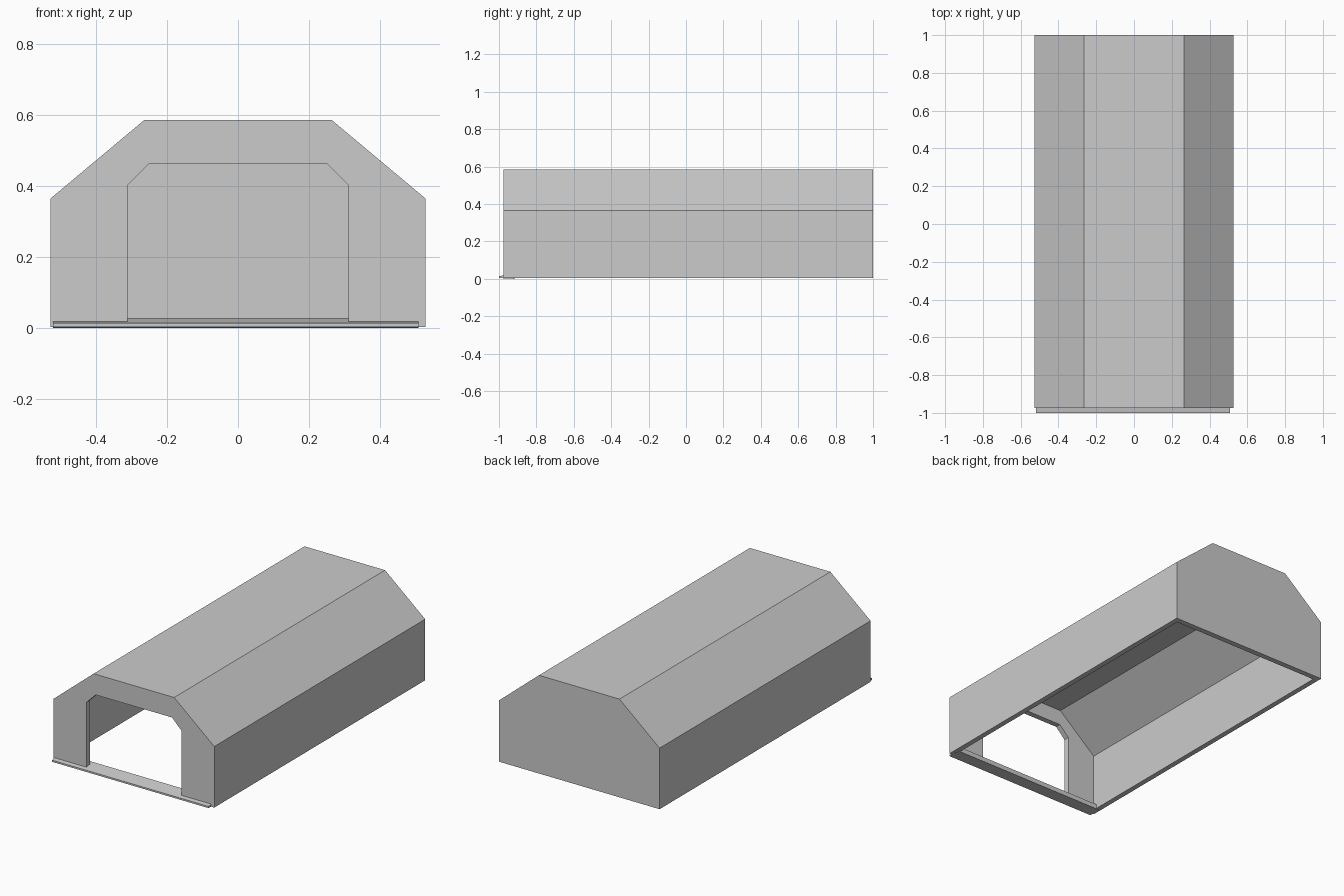
import bpy, bmesh

cube = bpy.data.objects.get("Cube")
if cube:
    bpy.data.objects.remove(cube, do_unlink=True)

grey = bpy.data.materials.new("light_grey")
grey.use_nodes = True
colour = (0.6, 0.6, 0.6, 1)
grey.diffuse_color = colour
grey.node_tree.nodes["Principled BSDF"].inputs["Base Color"].default_value = colour


def finish(bm, name):
    bmesh.ops.recalc_face_normals(bm, faces=bm.faces)
    mesh = bpy.data.meshes.new(name)
    bm.to_mesh(mesh)
    bm.free()
    mesh.materials.append(grey)
    obj = bpy.data.objects.new(name, mesh)
    bpy.context.collection.objects.link(obj)
    return obj


BASE = 0.003
FRONT, BACK, WALL = -0.975, 1.0, 0.033


def arch(bm, y, side_x, eave_z, top_x, top_z):
    """Open six-point arch: foot, eave, ridge, mirrored."""
    half = [(side_x, BASE), (side_x, eave_z), (top_x, top_z)]
    points = [(-x, z) for x, z in half] + half[::-1]
    return [bm.verts.new((x, y, z)) for x, z in points]


# Hangar shell: hollow, open underneath, with a doorway in the front wall
outer = (0.527, 0.365, 0.264, 0.585)
door = (0.311, 0.402, 0.25, 0.463)
inner = (0.496, 0.35, 0.253, 0.554)
bm = bmesh.new()
rings = [arch(bm, BACK, *outer), arch(bm, FRONT, *outer),
         arch(bm, FRONT, *door), arch(bm, FRONT + WALL, *door),
         arch(bm, FRONT + WALL, *inner), arch(bm, BACK - WALL, *inner)]
for a, b in zip(rings, rings[1:]):
    for i in range(len(a) - 1):
        bm.faces.new((a[i], a[i + 1], b[i + 1], b[i]))

# Back wall, outside and inside
bm.faces.new(rings[0])
bm.faces.new(rings[-1])

# Undersides of the walls
rear_out, front_out, door_out, door_in, front_in, rear_in = rings
for i in (0, -1):
    bm.faces.new((rear_out[i], front_out[i], front_in[i], rear_in[i]))
    bm.faces.new((front_out[i], door_out[i], door_in[i], front_in[i]))
bm.faces.new((rear_out[0], rear_in[0], rear_in[-1], rear_out[-1]))
finish(bm, "hangar_shell")

# Sloping door sill
profile = [(-1.0, 0.004), (-1.0, 0.014), (-0.918, 0.028), (-0.918, 0.0)]
bm = bmesh.new()
left, right = [[bm.verts.new((x, y, z)) for y, z in profile] for x in (0.507, -0.52)]
bm.faces.new(left)
bm.faces.new(right)
for i in range(4):
    j = (i + 1) % 4
    bm.faces.new((left[i], left[j], right[j], right[i]))
finish(bm, "door_sill")
